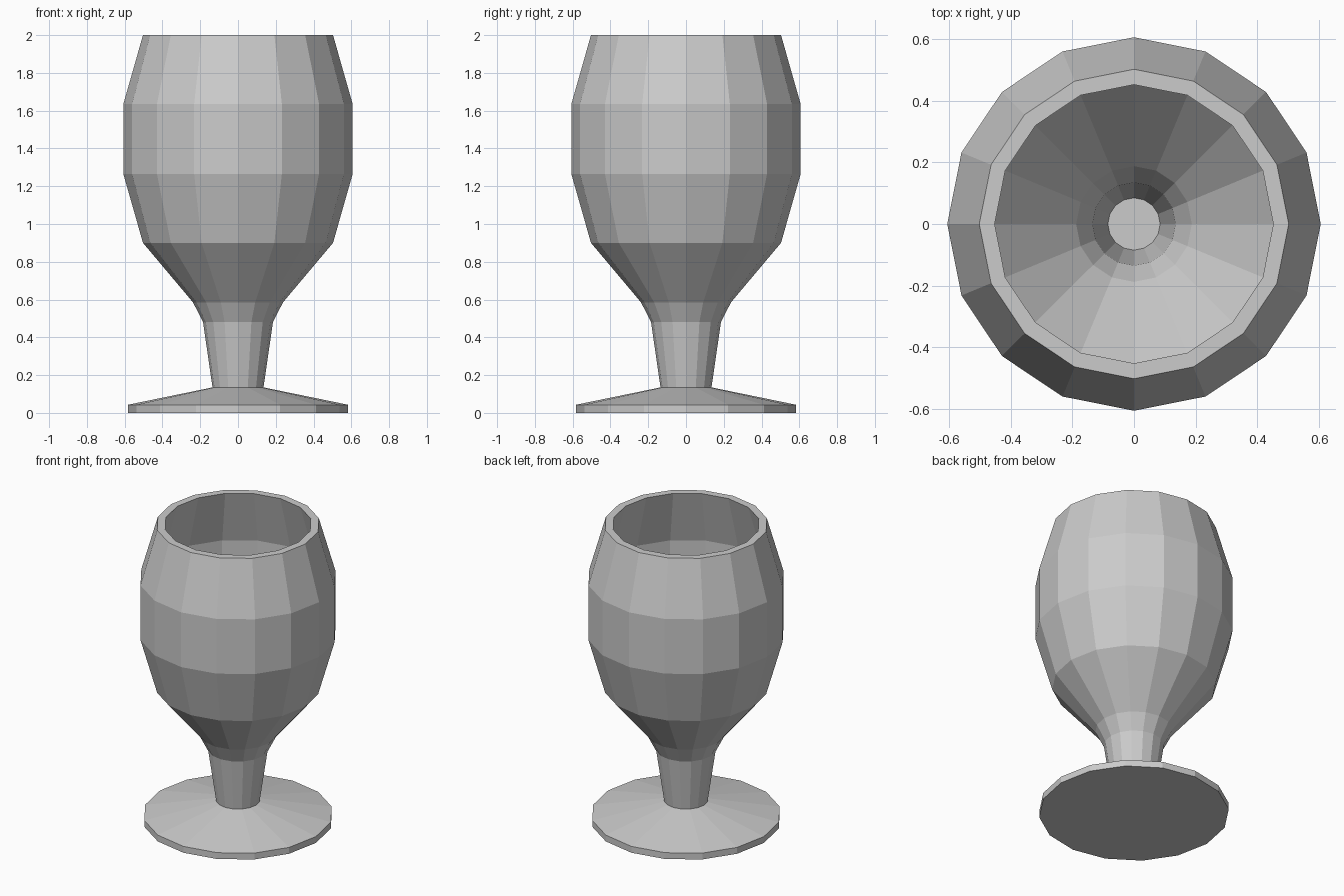
import bpy, bmesh, math

if "Cube" in bpy.data.objects:
    bpy.data.objects.remove(bpy.data.objects["Cube"])

SIDES = 16
WALL = 0.05

# Outer silhouette (radius, height), foot to rim
outer = [(0.583, 0.0), (0.583, 0.043), (0.135, 0.135), (0.185, 0.48),
         (0.238, 0.585), (0.503, 0.9), (0.607, 1.265), (0.607, 1.635), (0.503, 2.0)]
# Hollow follows the outside from the rim down to the base of the stem
inner = [(r - WALL, z) for r, z in reversed(outer[2:])]


def lathe(name, profile):
    """Revolve a profile into flat facets and cap both open ends."""
    bm = bmesh.new()
    rings = []
    for r, z in profile:
        rings.append([bm.verts.new((r * math.cos(a), r * math.sin(a), z))
                      for a in (math.tau * i / SIDES for i in range(SIDES))])
    for low, high in zip(rings, rings[1:]):
        for i in range(SIDES):
            j = (i + 1) % SIDES
            bm.faces.new((low[i], low[j], high[j], high[i]))
    bm.faces.new(list(reversed(rings[0])))
    bm.faces.new(rings[-1])
    bmesh.ops.recalc_face_normals(bm, faces=bm.faces)
    mesh = bpy.data.meshes.new(name)
    bm.to_mesh(mesh)
    bm.free()
    obj = bpy.data.objects.new(name, mesh)
    bpy.context.collection.objects.link(obj)
    return obj


# Goblet: foot, stem, bowl, rim and hollow in one turned piece
lathe("goblet", outer + inner)
